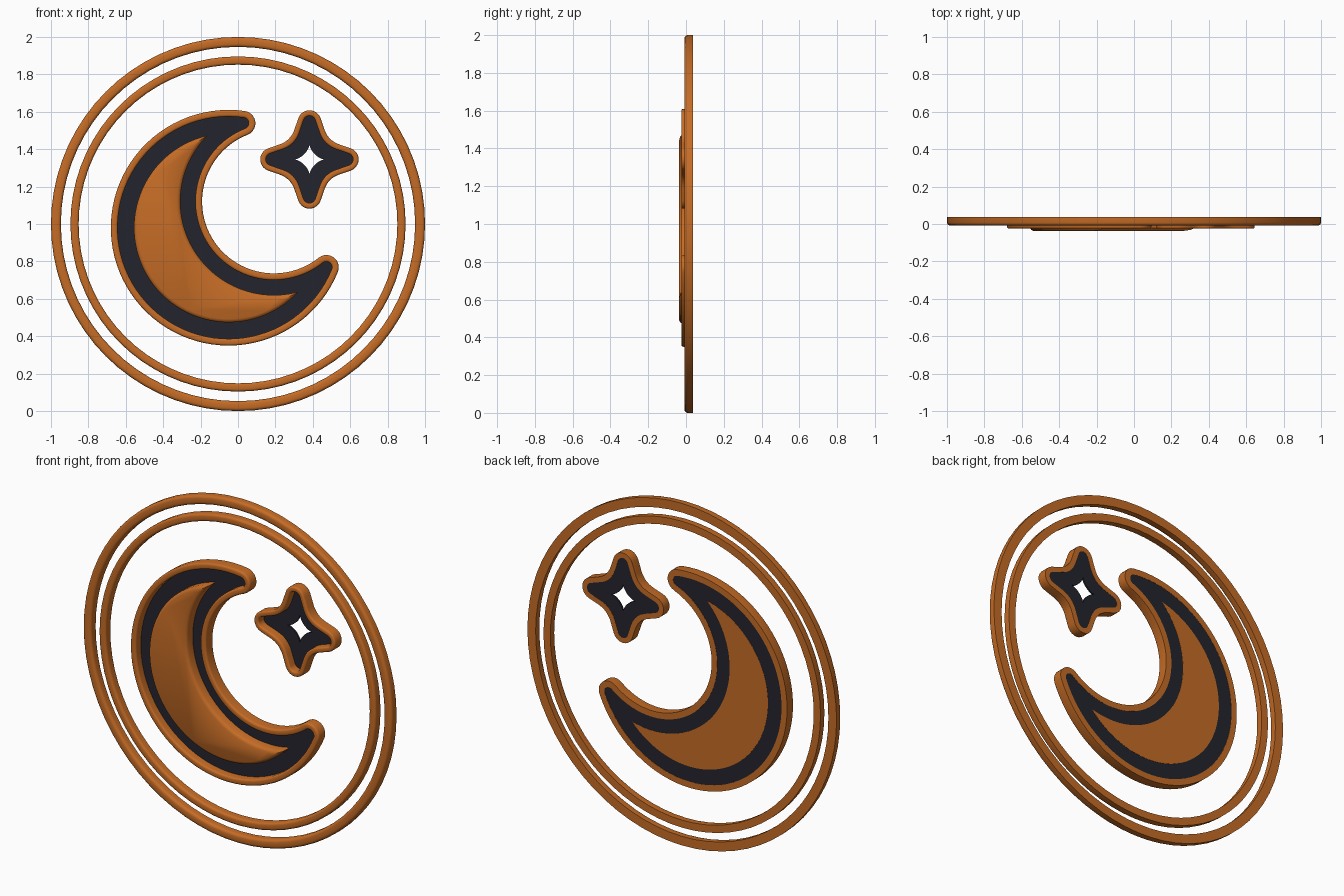
import bpy, bmesh
from math import acos, atan2, cos, sin, pi, radians, hypot

if "Cube" in bpy.data.objects:
    bpy.data.objects.remove(bpy.data.objects["Cube"], do_unlink=True)

BACK = 0.037


def material(name, rgb):
    m = bpy.data.materials.new(name)
    m.use_nodes = True
    m.diffuse_color = (*rgb, 1)
    bsdf = m.node_tree.nodes["Principled BSDF"]
    bsdf.inputs["Base Color"].default_value = (*rgb, 1)
    bsdf.inputs["Roughness"].default_value = 0.6
    return m


copper = material("copper orange", (0.56, 0.15, 0.019))
navy = material("dark navy", (0.017, 0.018, 0.026))


def arc(cx, cz, r, a0, a1, n):
    return [(cx + r * cos(a0 + (a1 - a0) * i / n), cz + r * sin(a0 + (a1 - a0) * i / n))
            for i in range(n + 1)]


def circle(r):
    return arc(0, 1, r, 0, 2 * pi, 72)[:-1]


# Crescent outline: one disc minus another, grown by d with round horn tips
OUT, CUT = (-0.05, 0.98), (0.192, 1.12)


def crescent(r1, r2, d):
    dx, dz = CUT[0] - OUT[0], CUT[1] - OUT[1]
    dist, phi = hypot(dx, dz), atan2(dz, dx)
    a = acos((r1 * r1 + dist * dist - r2 * r2) / (2 * dist * r1))
    b = atan2(r1 * sin(a), r1 * cos(a) - dist)
    low, high = [(OUT[0] + r1 * cos(t), OUT[1] + r1 * sin(t)) for t in (phi - a, phi + a)]
    return (arc(*OUT, r1 + d, phi + a, phi + 2 * pi - a, 64)
            + arc(*low, d, phi - a, phi - b + pi, 10)[1:-1]
            + arc(*CUT, r2 - d, phi + 2 * pi - b, phi + b, 48)
            + arc(*high, d, phi + b - pi, phi + a, 10)[1:-1])


def moon(d):
    return crescent(0.564, 0.45, d)


def moon_inlay(d):
    return crescent(0.506 + d, 0.5 - d, 0)


# Four-pointed star outline with round points and soft notches, grown by d
STAR, TIP, NOTCH = (0.382, 1.345), 0.2, 0.072


def star_local(d):
    k = NOTCH * cos(pi / 4)
    normal = atan2(TIP - k, k)
    n = NOTCH + d / cos(normal - pi / 4)
    corner = (n * cos(pi / 4), n * sin(pi / 4))
    lobe = arc(TIP, 0, d, -normal, normal, 10)
    p0 = [(lobe[-1][i] + corner[i]) / 2 for i in (0, 1)]
    p2 = p0[::-1]
    soft = []
    for j in range(9):
        t = j / 8
        soft.append(tuple((1 - t) ** 2 * p0[i] + 2 * t * (1 - t) * corner[i] + t * t * p2[i]
                          for i in (0, 1)))
    pts = []
    for q in range(4):
        c, s = cos(q * pi / 2), sin(q * pi / 2)
        pts += [(x * c - z * s, x * s + z * c) for x, z in lobe + soft]
    return pts


def star(d):
    return [(STAR[0] + x, STAR[1] + z) for x, z in star_local(d)]


# Sharp four-pointed opening, sampled at the same angles as the star
def star_hole():
    pts = []
    for x, z in star_local(0.036):
        t = atan2(z, x)
        r = 0.08 / (abs(cos(t)) ** (2 / 3) + abs(sin(t)) ** (2 / 3)) ** 1.5
        pts.append((STAR[0] + r * cos(t), STAR[1] + r * sin(t)))
    return pts


# Skin a run of (outline, y) sections, either looped into a frame or capped
def loft(name, sections, mat, looped):
    bm = bmesh.new()
    rows = [[bm.verts.new((x, y, z)) for x, z in pts] for pts, y in sections]
    pairs = list(zip(rows, rows[1:]))
    if looped:
        pairs.append((rows[-1], rows[0]))
    else:
        bm.faces.new(rows[0])
        bm.faces.new(rows[-1])
    for p, q in pairs:
        for i in range(len(p)):
            j = (i + 1) % len(p)
            bm.faces.new((p[i], p[j], q[j], q[i]))
    bmesh.ops.remove_doubles(bm, verts=bm.verts, dist=1e-5)
    bmesh.ops.recalc_face_normals(bm, faces=bm.faces)
    me = bpy.data.meshes.new(name)
    bm.to_mesh(me)
    bm.free()
    me.materials.append(mat)
    ob = bpy.data.objects.new(name, me)
    bpy.context.collection.objects.link(ob)
    bpy.ops.object.select_all(action='DESELECT')
    ob.select_set(True)
    bpy.context.view_layer.objects.active = ob
    bpy.ops.object.shade_smooth_by_angle(angle=radians(35))


# Frame with flat back and rounded front edges
def frame(name, outline, inner, outer, front, bevel):
    sections = [(outline(outer), BACK)]
    for i in range(4):
        t = i / 3 * pi / 2
        sections.append((outline(outer - bevel * (1 - cos(t))), front + bevel * (1 - sin(t))))
    for i in range(4):
        t = (1 - i / 3) * pi / 2
        sections.append((outline(inner + bevel * (1 - cos(t))), front + bevel * (1 - sin(t))))
    sections.append((outline(inner), BACK))
    loft(name, sections, copper, True)


# Rings
frame("outer_ring", circle, 0.947, 1.0, -0.008, 0.016)
frame("inner_ring", circle, 0.852, 0.896, -0.008, 0.013)

# Moon: rim, recessed backing plate and raised inlay
frame("moon_rim", moon, 0.03, 0.066, -0.025, 0.011)
loft("moon_plate", [(moon(0.036), 0.022), (moon(0.036), BACK - 0.001)], navy, False)
loft("moon_inlay", [(moon_inlay(0), BACK), (moon_inlay(0), -0.022),
                    (moon_inlay(-0.006), -0.031), (moon_inlay(-0.018), -BACK)], copper, False)

# Star: rim and recessed plate with a star-shaped opening
frame("star_rim", star, 0.033, 0.063, -0.025, 0.01)
loft("star_plate", [(star(0.036), 0.026), (star(0.036), BACK - 0.001),
                    (star_hole(), BACK - 0.001), (star_hole(), 0.026)], navy, True)
